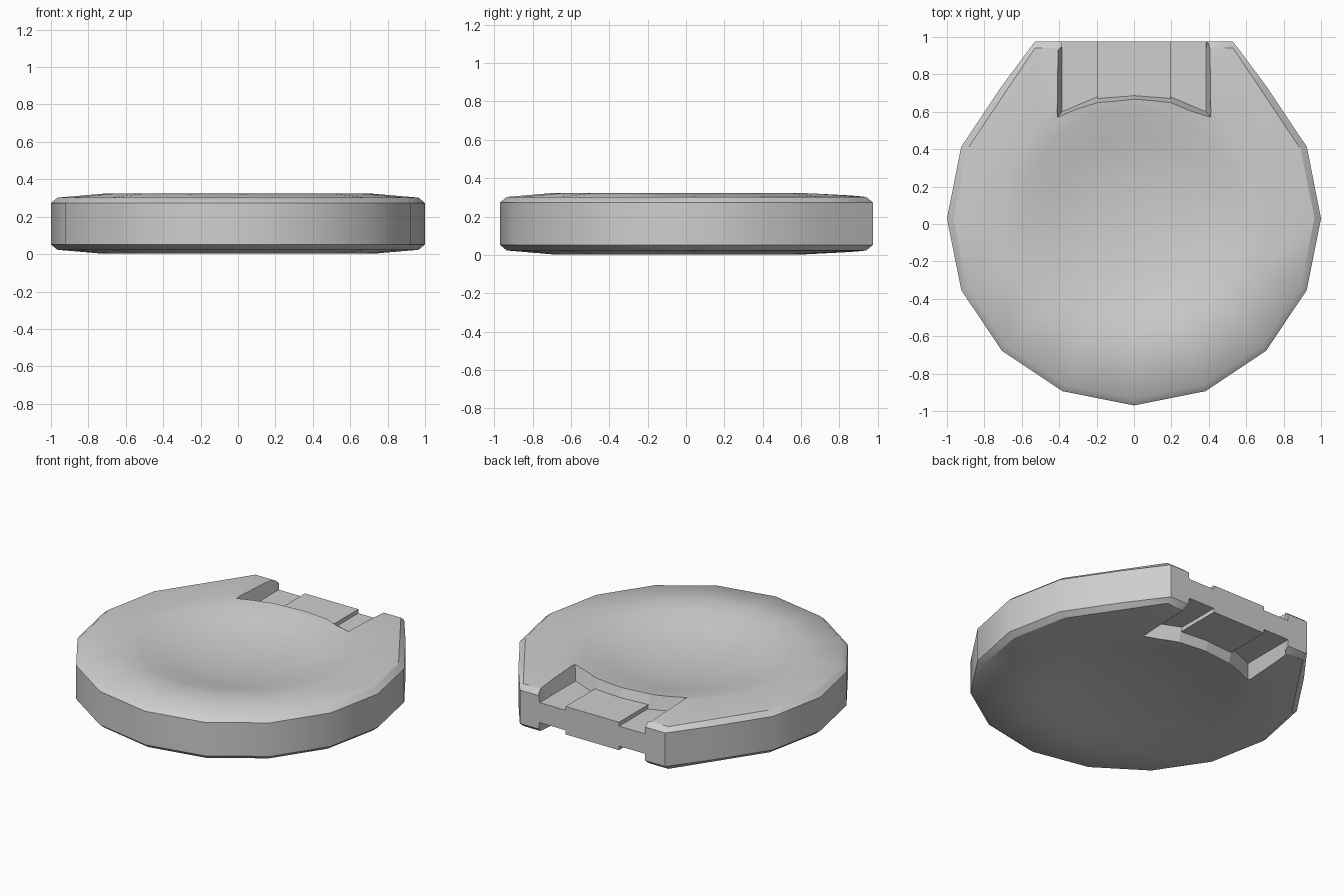
import bpy, bmesh, math

if "Cube" in bpy.data.objects:
    bpy.data.objects.remove(bpy.data.objects["Cube"])

grey = bpy.data.materials.new("light_grey")
grey.use_nodes = True
grey.diffuse_color = (0.62, 0.62, 0.62, 1)
grey.node_tree.nodes["Principled BSDF"].inputs["Base Color"].default_value = (0.62, 0.62, 0.62, 1)

MID = 0.1625   # height of the mirror plane
CY = 0.03      # centre of the round part
SIDES = 16


def make(name, bm):
    bmesh.ops.recalc_face_normals(bm, faces=bm.faces[:])
    mesh = bpy.data.meshes.new(name)
    bm.to_mesh(mesh)
    bm.free()
    mesh.materials.append(grey)
    ob = bpy.data.objects.new(name, mesh)
    bpy.context.collection.objects.link(ob)
    return ob


def bridge(bm, a, b):
    for i in range(len(a)):
        j = (i + 1) % len(a)
        bm.faces.new((a[i], a[j], b[j], b[i]))


# Dished disc: rings from the upper centre out over the rim and back underneath
bowl_top = [(0.25, 0.236), (0.45, 0.268), (0.6, 0.308)]
rim = [(0.72, 0.323), (0.965, 0.302), (1.0, 0.273)]
bowl_base = [(0.6, 0.014), (0.45, 0.042), (0.25, 0.065)]
profile = bowl_top + rim + [(r, 2 * MID - z) for r, z in reversed(rim)] + bowl_base
bm = bmesh.new()
rings = []
for r, z in profile:
    ring = []
    for k in range(SIDES):
        a = 2 * math.pi * k / SIDES
        x, y = r * math.cos(a), CY + r * math.sin(a)
        if r > 0.9 and 3 <= k <= 5:          # straight back edge
            x, y = 0.53 * (4 - k), 0.975 if r == 1 else 0.94
        ring.append(bm.verts.new((x, y, z)))
    rings.append(ring)
for a, b in zip(rings, rings[1:]):
    bridge(bm, a, b)
for ring, z in ((rings[0], 0.227), (rings[-1], 0.071)):
    c = bm.verts.new((0, CY, z))
    for i in range(SIDES):
        bm.faces.new((ring[i], ring[(i + 1) % SIDES], c))
disc = make("dished_disc", bm)


# Notch cutters: sloped inner wall, side walls leaning out less towards the back
def notch(name, side):
    bm = bmesh.new()
    loops = []
    for t, h in ((0, 0.066), (2, 0.25)):
        right = [(0.385, 0.98), (0.385 + 0.025 * t, 0.93),
                 (0.385 + 0.025 * t, 0.6 - 0.03 * t), (0.195, 0.68 - 0.033 * t)]
        right.insert(0, (0.385, 1.2))
        pts = right + [(0, 0.695 - 0.03 * t)] + [(-x, y) for x, y in reversed(right)]
        loops.append([bm.verts.new((x, y, MID + side * h)) for x, y in pts])
    bridge(bm, *loops)
    for loop in loops:
        bm.faces.new(loop)
    ob = make(name, bm)
    ob.hide_render = True
    ob.hide_set(True)
    mod = disc.modifiers.new(name, "BOOLEAN")
    mod.operation, mod.solver, mod.object = "DIFFERENCE", "EXACT", ob


notch("upper_notch_cutter", 1)
notch("lower_notch_cutter", -1)

# Smooth dish and front rim, crisp outer wall, notch and rear chamfers
bpy.ops.object.select_all(action="DESELECT")
disc.select_set(True)
bpy.context.view_layer.objects.active = disc
bpy.ops.object.shade_smooth_by_angle(angle=math.radians(38))
verts = disc.data.vertices
for e in disc.data.edges:
    ends = [verts[i].co for i in e.vertices]
    if all(abs(abs(p.z - MID) - 0.1395) < 0.001 and p.y > -0.4 for p in ends):
        e.use_edge_sharp = True

# Raised tongue between the notch floors
bm = bmesh.new()
bmesh.ops.create_cube(bm, size=1)
for v in bm.verts:
    v.co = (v.co.x * 0.39, 0.813 + v.co.y * 0.326, MID + v.co.z * 0.184)
make("notch_tongue", bm)
